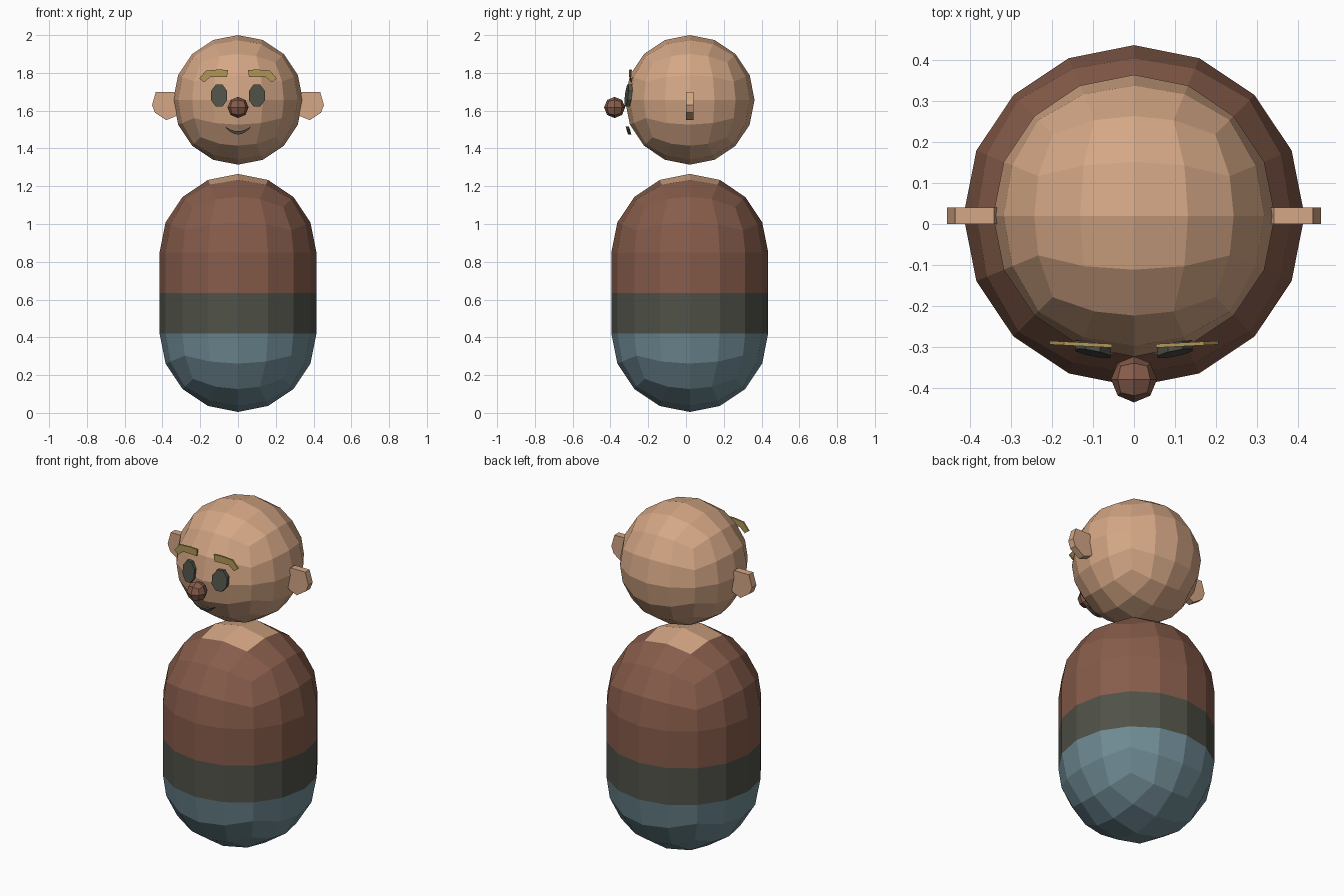
import bpy, bmesh, math
from mathutils import Matrix, Vector

if "Cube" in bpy.data.objects:
    bpy.data.objects.remove(bpy.data.objects["Cube"], do_unlink=True)


def material(name, rgb):
    m = bpy.data.materials.new(name)
    m.use_nodes = True
    m.diffuse_color = (*rgb, 1)
    m.node_tree.nodes["Principled BSDF"].inputs["Base Color"].default_value = (*rgb, 1)
    return m


SKIN = material("skin", (0.66, 0.385, 0.235))
BROWN = material("brown", (0.24, 0.107, 0.069))
DARK = material("dark olive", (0.08, 0.084, 0.065))
BLUE = material("dusty blue", (0.16, 0.26, 0.30))
YELLOW = material("straw", (0.44, 0.31, 0.10))


def finish(name, bm, *mats):
    bmesh.ops.recalc_face_normals(bm, faces=bm.faces)
    mesh = bpy.data.meshes.new(name)
    bm.to_mesh(mesh)
    bm.free()
    for m in mats:
        mesh.materials.append(m)
    ob = bpy.data.objects.new(name, mesh)
    bpy.context.collection.objects.link(ob)
    return ob


def quad_sphere(cuts, radius):
    """Cube split into an even grid and rounded into a sphere."""
    bm = bmesh.new()
    bmesh.ops.create_cube(bm, size=2)
    bmesh.ops.subdivide_edges(bm, edges=bm.edges, cuts=cuts, use_grid_fill=True)
    for v in bm.verts:
        v.co = Vector([math.tan(c * math.pi / 4) for c in v.co]).normalized() * radius
    return bm


def plate(name, outline, y, depth, mat, lean=None):
    """Outline in x, z extruded backwards from y; lean(x, z) shifts each point in y."""
    bm = bmesh.new()
    face = bm.faces.new([bm.verts.new((x, y, z)) for x, z in outline])
    out = bmesh.ops.extrude_face_region(bm, geom=[face], use_keep_orig=True)
    for v in out["geom"]:
        if isinstance(v, bmesh.types.BMVert):
            v.co.y += depth
    if lean:
        for v in bm.verts:
            v.co.y += lean(v.co.x, v.co.z)
    return finish(name, bm, mat)


def pair(name, outline, *args):
    for side, s in (("left", 1), ("right", -1)):
        plate(f"{side}_{name}", [(x * s, z) for x, z in outline], *args)


# Body: a sphere split at its equator and stretched into a capsule
R, BAND, Y0 = 0.415, 0.215, 0.02
bm = quad_sphere(3, R)
neck = [f for f in bm.faces if f.normal.z > 0.5
        and abs(f.calc_center_median().x) < 0.14 and f.calc_center_median().y < 0.14
        and all(v.co.z > R * 0.69 for v in f.verts)]
for f in neck:
    f.material_index = 1
equator = [e for e in bm.edges if all(abs(v.co.z) < 0.001 for v in e.verts)]
bmesh.ops.split_edges(bm, edges=equator)
upper = {v for f in bm.faces if f.calc_center_median().z > 0 for v in f.verts}
ring = [e for e in bm.edges if e.is_boundary and e.verts[0] not in upper]
for v in upper:
    v.co.z += 2 * BAND
for index in (2, 0):
    out = bmesh.ops.extrude_edge_only(bm, edges=ring)["geom"]
    ring = [g for g in out if isinstance(g, bmesh.types.BMEdge)
            and g.is_boundary]
    for g in out:
        if isinstance(g, bmesh.types.BMVert):
            g.co.z += BAND
        elif isinstance(g, bmesh.types.BMFace):
            g.material_index = index
bmesh.ops.remove_doubles(bm, verts=bm.verts, dist=0.001)
for f in bm.faces:
    z = f.calc_center_median().z
    if z < 0:
        f.material_index = 3
    elif z < BAND:
        f.material_index = 2
bmesh.ops.translate(bm, verts=bm.verts, vec=(0, Y0, R + 0.005))
finish("body", bm, BROWN, SKIN, DARK, BLUE)

# Head and nose
bm = quad_sphere(3, 0.343)
bmesh.ops.translate(bm, verts=bm.verts, vec=(0, Y0, 1.657))
finish("head", bm, SKIN)
bm = quad_sphere(1, 0.056)
bmesh.ops.translate(bm, verts=bm.verts, vec=(0, -0.378, 1.617))
finish("nose", bm, BROWN)

# Ears, thinner towards the rim
ear = [(0.30, 1.62), (0.34, 1.70), (0.435, 1.70), (0.455, 1.63),
       (0.44, 1.59), (0.38, 1.55), (0.33, 1.57)]
pair("ear", ear, 0.0, 0.04, SKIN)

# Eyebrows
brow = [(0.053, 1.815), (0.10, 1.818), (0.17, 1.812), (0.206, 1.77),
        (0.18, 1.75), (0.148, 1.777), (0.058, 1.777)]
pair("eyebrow", brow, -0.297, 0.009, YELLOW, lambda x, z: (abs(x) - 0.13) * 0.05)

# Eyes, leaning with the curve of the face
eye = [(0.10 + 0.046 * math.cos(a), 1.68 + 0.063 * math.sin(a))
       for a in [math.pi / 8 + k * math.pi / 4 for k in range(8)]]
pair("eye", eye, -0.315, 0.02, DARK,
     lambda x, z: (abs(x) - 0.10) * 0.2 + (z - 1.68) * 0.12)

# Smiling mouth
steps = [k / 3 for k in range(-3, 4)]
mouth = [(0.058 * t, 1.474 + 0.028 * t * t) for t in steps]
mouth += [(0.068 * t, 1.491 + 0.025 * t * t) for t in reversed(steps)]
plate("mouth", mouth, -0.312, 0.018, DARK, lambda x, z: (1.49 - z) * 0.3)
